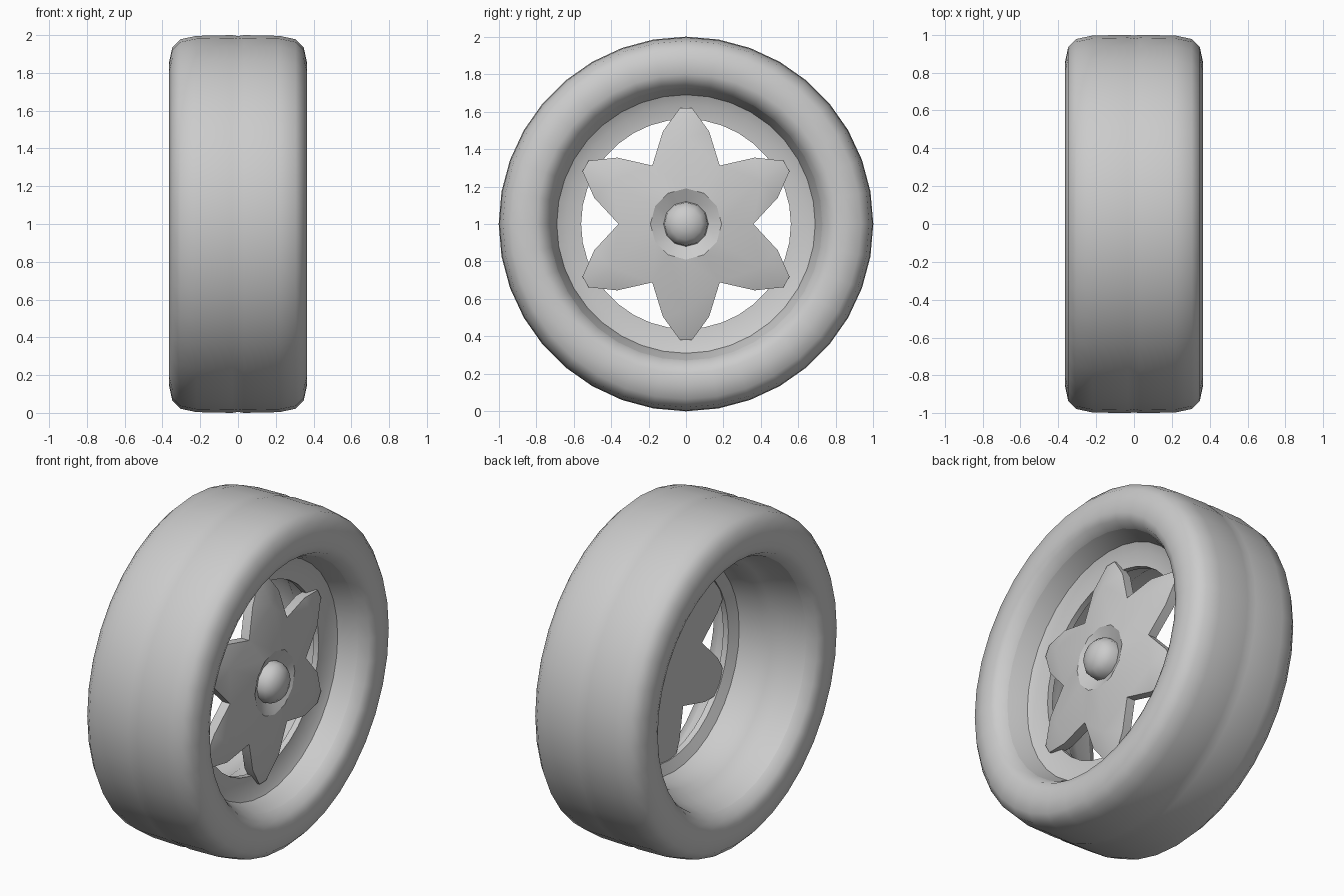
import bpy
import bmesh
from math import cos, sin, radians, pi

cube = bpy.data.objects.get("Cube")
if cube:
    bpy.data.objects.remove(cube, do_unlink=True)

# One plain grey for the whole wheel
grey = bpy.data.materials.new("plain grey")
grey.use_nodes = True
colour = (0.6, 0.6, 0.6, 1)
grey.diffuse_color = colour
grey.node_tree.nodes["Principled BSDF"].inputs["Base Color"].default_value = colour


def polar(x, r, angle):
    """Point at radius r around the axle, which runs along x at z = 1."""
    return (x, r * cos(angle), 1 + r * sin(angle))


def finish(name, bm, sharp):
    bmesh.ops.remove_doubles(bm, verts=bm.verts, dist=0.0005)
    mesh = bpy.data.meshes.new(name)
    bm.to_mesh(mesh)
    bm.free()
    mesh.materials.append(grey)
    obj = bpy.data.objects.new(name, mesh)
    bpy.context.collection.objects.link(obj)
    bpy.ops.object.select_all(action="DESELECT")
    obj.select_set(True)
    bpy.context.view_layer.objects.active = obj
    bpy.ops.object.shade_smooth_by_angle(angle=radians(sharp))


def lathe(name, profile, steps, sharp=50):
    """Spin an open profile of (x, radius) points around the axle."""
    bm = bmesh.new()
    rings = [[bm.verts.new(polar(x, r, 2 * pi * i / steps)) for i in range(steps)]
             for x, r in profile]
    for a, b in zip(rings, rings[1:]):
        for i in range(steps):
            j = (i + 1) % steps
            bm.faces.new((a[i], a[j], b[j], b[i]))
    finish(name, bm, sharp)


# Tyre: rounded shoulders, faint centre seam, sidewalls rolling into the bore
half = [(0.03, 1.0), (0.22, 0.996), (0.305, 0.978), (0.348, 0.935),
        (0.364, 0.86), (0.36, 0.80), (0.342, 0.757), (0.29, 0.728)]
lathe("tyre", [(-x, r) for x, r in reversed(half)] + [(0, 0.995)] + half, 36)

# Rim: bead seat, dished flange around the windows, stepped barrel behind
lathe("rim", [(0.29, 0.728), (0.23, 0.705), (0.18, 0.69), (0.155, 0.64), (0.145, 0.56),
              (0.11, 0.56), (0.08, 0.62), (0.02, 0.64), (-0.06, 0.645),
              (-0.10, 0.672), (-0.17, 0.70), (-0.29, 0.728)], 36, sharp=40)

# Spoke star: a shell of six ridged spokes around a shallow hub recess
bm = bmesh.new()
THICK = 0.055
centre_front = bm.verts.new(polar(0.21, 0, 0))
centre_back = bm.verts.new(polar(0.17, 0, 0))
outline_shape = [(0.36, 0, 0.20), (0.51, 16, 0.185), (0.62, 27, 0.165),
                 (0.62, 33, 0.165), (0.51, 44, 0.185)]
outline, hub, recess, ridges = [], [], [], []
for k in range(6):
    base = 60 * k
    outline += [bm.verts.new(polar(x, r, radians(base + d))) for r, d, x in outline_shape]
    ridges.append(bm.verts.new(polar(0.225, 0.46, radians(base + 30))))
    for d in (0, 30):
        hub.append(bm.verts.new(polar(0.245, 0.19, radians(base + d))))
        recess.append(bm.verts.new(polar(0.21, 0.12, radians(base + d))))
count = len(outline)
for k, ridge in enumerate(ridges):
    edge = [outline[(5 * k + i) % count] for i in range(6)]
    h0, h1, h2 = (hub[(2 * k + i) % 12] for i in range(3))
    bm.faces.new((h0, edge[0], ridge, h1))
    bm.faces.new((h1, ridge, edge[5], h2))
    for a, b in zip(edge, edge[1:]):
        bm.faces.new((a, b, ridge))
for i in range(12):
    j = (i + 1) % 12
    bm.faces.new((hub[i], hub[j], recess[j], recess[i]))
    bm.faces.new((recess[i], recess[j], centre_front))
back = [bm.verts.new((v.co.x - THICK, v.co.y, v.co.z)) for v in outline]
for i in range(count):
    j = (i + 1) % count
    bm.faces.new((outline[i], back[i], back[j], outline[j]))
    bm.faces.new((back[i], centre_back, back[j]))
bmesh.ops.recalc_face_normals(bm, faces=bm.faces)
finish("spoke_star", bm, 25)

# Domed hub cap
lathe("hub_cap", [(0.21, 0.12), (0.255, 0.115), (0.29, 0.085), (0.308, 0.04), (0.312, 0)], 12)
